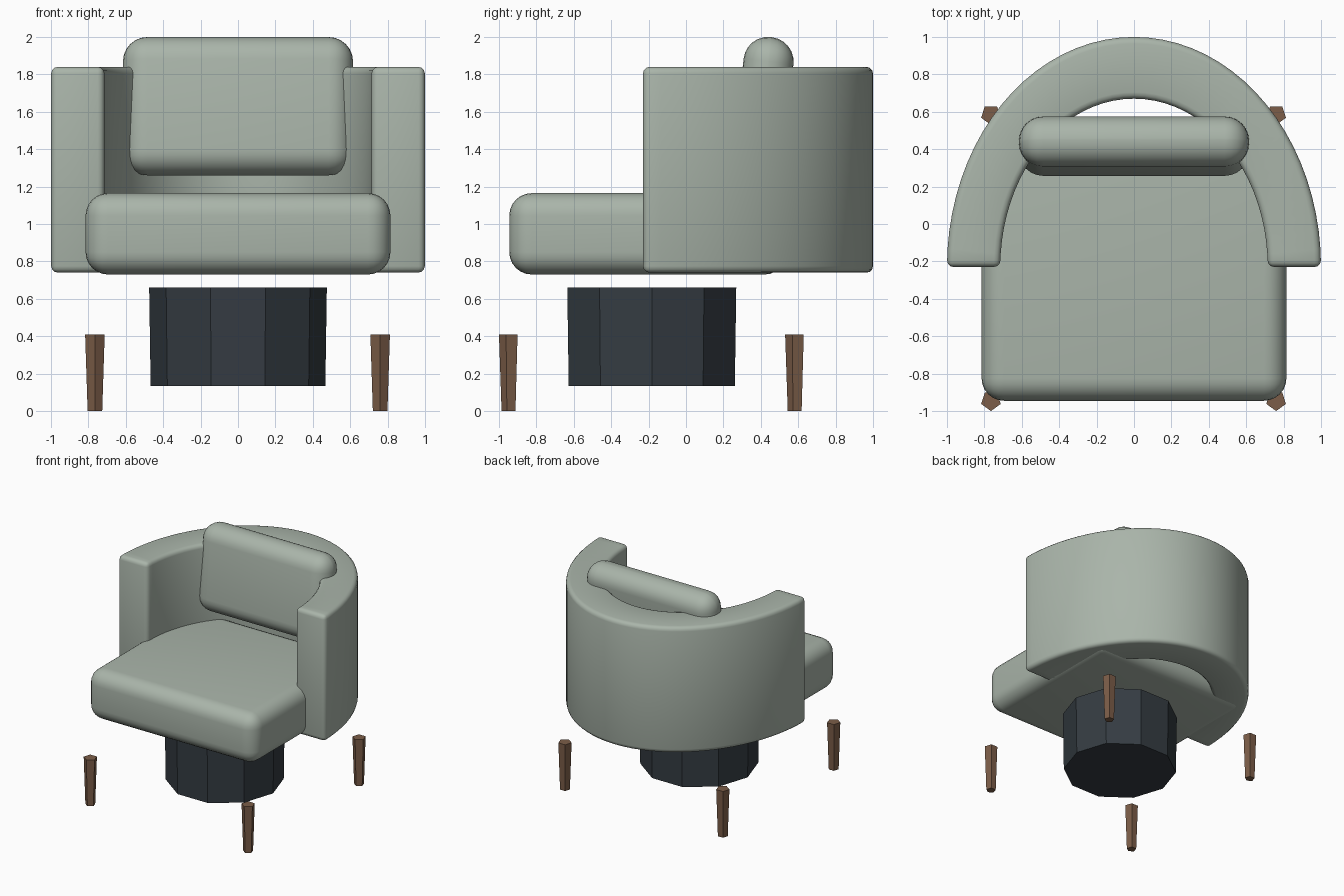
import bpy, bmesh, math
from mathutils import Matrix

if "Cube" in bpy.data.objects:
    bpy.data.objects.remove(bpy.data.objects["Cube"])


def material(name, rgb):
    m = bpy.data.materials.new(name)
    m.diffuse_color = (*rgb, 1)
    m.use_nodes = True
    m.node_tree.nodes["Principled BSDF"].inputs["Base Color"].default_value = m.diffuse_color
    return m


FABRIC = material("sage_fabric", (0.40, 0.46, 0.40))
WOOD = material("brown_wood", (0.20, 0.11, 0.065))
DARK = material("dark_base", (0.035, 0.045, 0.055))


def make_object(name, bm, mat, smooth_angle=None):
    bmesh.ops.recalc_face_normals(bm, faces=bm.faces)
    mesh = bpy.data.meshes.new(name)
    bm.to_mesh(mesh)
    bm.free()
    ob = bpy.data.objects.new(name, mesh)
    bpy.context.collection.objects.link(ob)
    mesh.materials.append(mat)
    if smooth_angle:
        bpy.ops.object.select_all(action='DESELECT')
        ob.select_set(True)
        bpy.context.view_layer.objects.active = ob
        bpy.ops.object.shade_smooth_by_angle(angle=math.radians(smooth_angle))
    return ob


def rounded_box(name, size, center, radius, tilt=0.0):
    bm = bmesh.new()
    bmesh.ops.create_cube(bm, size=1, matrix=Matrix.Diagonal((*size, 1)))
    bmesh.ops.bevel(bm, geom=bm.edges[:], offset=radius, segments=6,
                    profile=0.5, affect='EDGES')
    bm.transform(Matrix.Translation(center) @ Matrix.Rotation(math.radians(tilt), 4, 'X'))
    return make_object(name, bm, FABRIC, 35)


def tapered_prism(name, sides, center, z0, z1, r_bottom, r_top, mat, turn=0.0):
    bm = bmesh.new()
    rings = []
    for z, r in ((z0, r_bottom), (z1, r_top)):
        ring = []
        for i in range(sides):
            a = math.radians(turn) + math.tau * i / sides
            ring.append(bm.verts.new((center[0] + r * math.cos(a),
                                      center[1] + r * math.sin(a), z)))
        rings.append(ring)
        bm.faces.new(ring)
    for i in range(sides):
        j = (i + 1) % sides
        bm.faces.new((rings[0][i], rings[0][j], rings[1][j], rings[1][i]))
    return make_object(name, bm, mat)


# Wraparound back and arms: half-elliptical band with softened edges
def back_shell():
    bm = bmesh.new()
    y0, z0, z1, steps = -0.23, 0.74, 1.84, 40
    sections = []
    for i in range(steps + 1):
        a = math.pi * i / steps
        c, s = math.cos(a), math.sin(a)
        sections.append([bm.verts.new((rx * c, y0 + ry * s, z)) for rx, ry, z in
                         ((1, 1.23, z0), (1, 1.23, z1), (0.715, 0.9, z1), (0.715, 0.9, z0))])
    for p, q in zip(sections, sections[1:]):
        for k in range(4):
            n = (k + 1) % 4
            bm.faces.new((p[k], p[n], q[n], q[k]))
    bm.faces.new(sections[0])
    bm.faces.new(sections[-1])
    bmesh.ops.recalc_face_normals(bm, faces=bm.faces)
    sharp = [e for e in bm.edges if e.calc_face_angle(0) > math.radians(50)]
    bmesh.ops.bevel(bm, geom=sharp, offset=0.035, segments=3, profile=0.5, affect='EDGES')
    return make_object("wraparound_back", bm, FABRIC, 35)


back_shell()

# Seat and leaning back cushion
rounded_box("seat", (1.63, 1.485, 0.435), (0, -0.2025, 0.9475), 0.12)
rounded_box("back_cushion", (1.23, 0.268, 0.742), (0, 0.416, 1.63), 0.13, tilt=-6)

# Ten-sided pedestal
tapered_prism("pedestal", 10, (0, -0.183), 0.135, 0.66, 0.467, 0.475, DARK)

# Four five-sided tapered legs
for side, x in (("left", -0.765), ("right", 0.76)):
    for end, y in (("front", -0.945), ("back", 0.585)):
        tapered_prism(f"{end}_{side}_leg", 5, (x, y), 0, 0.41, 0.041, 0.055, WOOD, turn=-90)
